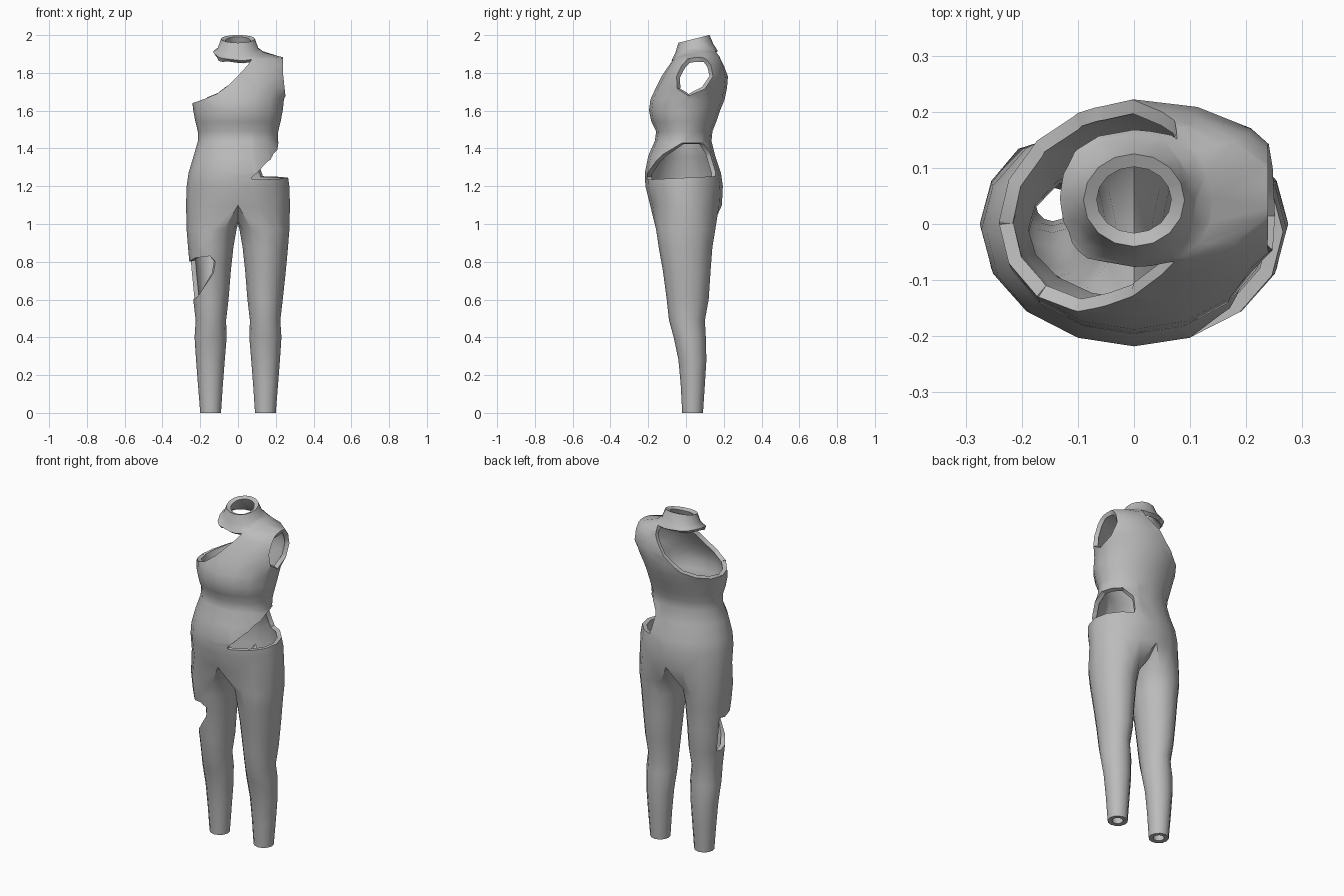
import bpy, bmesh, math
from mathutils import Vector

if "Cube" in bpy.data.objects:
    bpy.data.objects.remove(bpy.data.objects["Cube"])

WALL = 0.025
N = 16

# torso rings, hips to neck: height, half width, front y, back y, tilt
TORSO = [
    (1.10, .275, -.190, .190, 0), (1.20, .272, -.215, .195, 0),
    (1.27, .262, -.218, .185, 0), (1.36, .235, -.200, .155, 0),
    (1.44, .212, -.165, .135, 0), (1.49, .213, -.158, .140, 0),
    (1.54, .225, -.183, .160, 0), (1.60, .237, -.196, .180, 0),
    (1.66, .243, -.188, .205, 0), (1.72, .270, -.160, .217, 0),
    (1.78, .295, -.130, .222, 0), (1.84, .285, -.095, .205, 0),
    (1.88, .250, -.072, .185, .05), (1.907, .140, -.067, .160, .2),
    (1.93, .108, -.056, .145, .22), (1.98, .090, -.040, .125, .25),
]
# leg rings, thigh to ankle: height, inner x, outer x, front y, back y
LEG = [
    (.97, .008, .272, -.158, .155), (.88, .024, .265, -.145, .140),
    (.75, .038, .253, -.122, .130), (.60, .050, .237, -.102, .120),
    (.49, .063, .224, -.090, .100), (.40, .060, .230, -.065, .105),
    (.28, .070, .222, -.040, .108), (.15, .080, .212, -.028, .100),
    (0.0, .090, .200, -.020, .090),
]


def bridge(bm, a, b):
    for i in range(len(a)):
        j = (i + 1) % len(a)
        bm.faces.new((a[i], a[j], b[j], b[i]))


def inside(u, z, poly):
    hit = False
    for (u0, z0), (u1, z1) in zip(poly, poly[1:] + poly[:1]):
        if (z0 > z) != (z1 > z) and u < u0 + (z - z0) * (u1 - u0) / (z1 - z0):
            hit = not hit
    return hit


def slice_faces(bm, point, normal, ulo, uhi, zlo, zhi, lo, hi, ui, di):
    """Split the faces that lie in a box along a plane."""
    geom = set()
    for f in bm.faces:
        us = [v.co[ui] for v in f.verts]
        ds = [v.co[di] for v in f.verts]
        zs = [v.co.z for v in f.verts]
        if (max(us) > ulo and min(us) < uhi and max(zs) > zlo and min(zs) < zhi
                and max(ds) > lo and min(ds) < hi):
            geom.add(f)
            geom.update(f.edges)
            geom.update(f.verts)
    if geom:
        bmesh.ops.bisect_plane(bm, geom=list(geom), dist=1e-4,
                               plane_co=point, plane_no=normal)


def cut_opening(bm, outline, axis, lo, hi, shear_from=99):
    """Cut an outline through the cloth along an axis; late points rise with y."""
    di = 0 if axis == 'x' else 1
    ui = 1 - di
    n = len(outline)

    def at(i, d):
        u, z = outline[i % n]
        return u, z + (0.2 * (d - 0.05) if i % n >= shear_from else 0)

    def point(i, d):
        u, z = at(i, d)
        return Vector((d, u, z) if di == 0 else (u, d, z))

    pad = .03 if shear_from < 99 else .005
    for i in range(n):
        slanted = i >= shear_from and (i + 1) % n >= shear_from
        for d in (-.065, .16):
            p, q = point(i, d), point(i + 1, d)
            run = point(i, 1) - point(i, 0) if slanted else Vector((di == 0, di == 1, 0))
            slice_faces(bm, p, (q - p).cross(run).normalized(),
                        min(p[ui], q[ui]) - pad, max(p[ui], q[ui]) + pad,
                        min(p.z, q.z) - pad, max(p.z, q.z) + pad, lo, hi, ui, di)
    us, zs = zip(*outline)
    for d in (lo, hi):
        p = Vector((0, 0, 0))
        p[di] = d
        slice_faces(bm, p, Vector((di == 0, di == 1, 0)),
                    min(us), max(us), min(zs), max(zs), d - .01, d + .01, ui, di)
    gone = []
    for f in bm.faces:
        c = f.calc_center_median()
        if lo < c[di] < hi and inside(c[ui], c.z, [at(i, c[di]) for i in range(n)]):
            gone.append(f)
    bmesh.ops.delete(bm, geom=gone, context='FACES')


# torso surface
bm = bmesh.new()
rings = []
for z, rx, yf, yb, tilt in TORSO:
    mid, ry = (yf + yb) / 2, (yb - yf) / 2
    ring = []
    for k in range(N):
        a = 2 * math.pi * k / N
        dy = -ry * math.cos(a)
        ring.append(bm.verts.new((rx * math.sin(a), mid + dy, z + tilt * dy)))
    rings.append(ring)
for a, b in zip(rings, rings[1:]):
    bridge(bm, a, b)

# crotch line and both legs
crotch = [bm.verts.new(c) for c in ((0, .125, 1.03), (0, .03, 1.0), (0, -.085, 1.015))]
for side in (1, -1):
    prev = [rings[0][(side * k) % N] for k in range(9)] + crotch
    for z, xi, xo, yf, yb in LEG:
        ring = []
        for k in range(12):
            a = math.radians(-120 + 30 * k)
            x = (xi + xo) / 2 + (xo - xi) / 2 * math.cos(a)
            y = (yf + yb) / 2 + (yb - yf) / 2 * math.sin(a)
            ring.append(bm.verts.new((side * x, y, z)))
        bridge(bm, prev, ring)
        prev = ring

bmesh.ops.recalc_face_normals(bm, faces=list(bm.faces))
bm.normal_update()
outer = max(bm.faces, key=lambda f: f.calc_center_median().x)
if outer.normal.x < 0:
    bmesh.ops.reverse_faces(bm, faces=list(bm.faces))

# bare shoulder
cut_opening(bm, [
    (-.40, 1.635), (-.24, 1.64), (-.17, 1.665), (-.11, 1.69), (-.05, 1.735),
    (0, 1.785), (.05, 1.84), (.072, 1.87),
    (.077, 1.895), (.03, 1.89), (-.06, 1.897), (-.10, 1.902), (-.13, 1.912),
    (-.20, 1.96), (-.40, 1.96)], 'y', -.4, .4, 8)
# hip opening
cut_opening(bm, [
    (-.207, 1.235), (-.203, 1.27), (-.16, 1.33), (-.12, 1.37), (-.02, 1.43),
    (.09, 1.43), (.125, 1.38), (.155, 1.28), (.157, 1.253)], 'x', .075, .5)
# thigh opening
cut_opening(bm, [
    (-.40, .79), (-.26, .80), (-.23, .82), (-.15, .83), (-.12, .80),
    (-.13, .74), (-.17, .68), (-.21, .62), (-.24, .60), (-.40, .59)], 'y', -.4, .04)
# armhole
cut_opening(bm, [
    (.258, 1.60), (.25, 1.69), (.238, 1.80), (.24, 1.95), (.5, 1.95), (.5, 1.60)],
    'y', -.4, .4)
bmesh.ops.remove_doubles(bm, verts=list(bm.verts), dist=.002)

# lining and rims give the cloth its thickness
bm.normal_update()
skin = list(bm.faces)
rim = [e.link_loops[0] for e in bm.edges if len(e.link_loops) == 1]
rim = [(l.vert, l.link_loop_next.vert) for l in rim]
lining = {v: bm.verts.new(v.co - v.normal * WALL) for v in list(bm.verts)}
for f in skin:
    bm.faces.new([lining[v] for v in reversed(f.verts[:])])
for a, b in rim:
    bm.faces.new((b, a, lining[a], lining[b]))
bm.normal_update()

mesh = bpy.data.meshes.new("bodysuit")
bm.to_mesh(mesh)
bm.free()
suit = bpy.data.objects.new("bodysuit", mesh)
bpy.context.scene.collection.objects.link(suit)

# plain grey fabric
grey = bpy.data.materials.new("grey_fabric")
grey.diffuse_color = (.5, .5, .5, 1)
grey.use_nodes = True
grey.node_tree.nodes["Principled BSDF"].inputs["Base Color"].default_value = grey.diffuse_color
mesh.materials.append(grey)

bpy.context.view_layer.objects.active = suit
suit.select_set(True)
bpy.ops.object.shade_smooth_by_angle(angle=math.radians(42))
